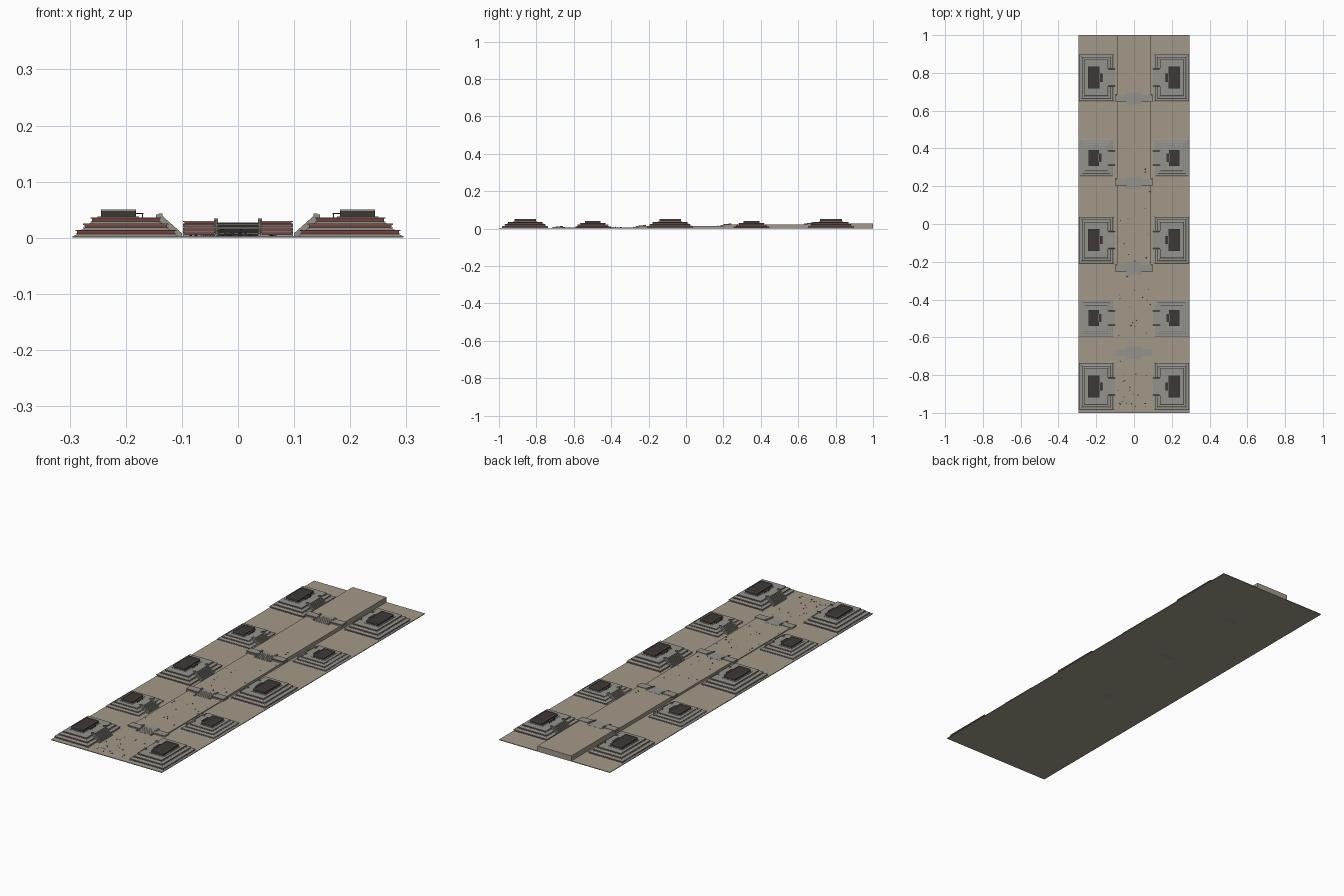
import bpy, bmesh, random
from mathutils import Matrix

if "Cube" in bpy.data.objects:
    bpy.data.objects.remove(bpy.data.objects["Cube"])

random.seed(7)

def mat(name, c):
    m = bpy.data.materials.new(name)
    m.diffuse_color = (*c, 1)
    m.use_nodes = True
    m.node_tree.nodes["Principled BSDF"].inputs["Base Color"].default_value = m.diffuse_color
    return m

SAND = mat("sand", (0.36, 0.32, 0.25))
STONE = mat("stone", (0.30, 0.29, 0.26))
RED = mat("red_plaster", (0.20, 0.05, 0.04))
DARK = mat("dark_timber", (0.05, 0.04, 0.035))
MATS = [SAND, STONE, RED, DARK]

def finish(name, bm):
    bmesh.ops.recalc_face_normals(bm, faces=bm.faces)
    me = bpy.data.meshes.new(name)
    bm.to_mesh(me)
    bm.free()
    for m in MATS:
        me.materials.append(m)
    ob = bpy.data.objects.new(name, me)
    bpy.context.collection.objects.link(ob)
    return ob

def box(bm, x0, x1, y0, y1, z0, z1, m=1):
    g = bmesh.ops.create_cube(bm, size=1, matrix=Matrix.Translation(
        ((x0 + x1) / 2, (y0 + y1) / 2, (z0 + z1) / 2)) @ Matrix.Diagonal(
        (abs(x1 - x0), abs(y1 - y0), abs(z1 - z0), 1)))
    for f in {f for v in g["verts"] for f in v.link_faces}:
        f.material_index = m

def loft(bm, cx, cy, rings):
    """Stack rectangular rings (half x, half y, z, material of band below)."""
    prev = None
    for hx, hy, z, m in rings:
        cur = [bm.verts.new((cx + a * hx, cy + b * hy, z))
               for a, b in ((-1, -1), (1, -1), (1, 1), (-1, 1))]
        if prev is None:
            bm.faces.new(cur).material_index = 1
        else:
            for i in range(4):
                j = (i + 1) % 4
                bm.faces.new((prev[i], prev[j], cur[j], cur[i])).material_index = m
        prev = cur
    bm.faces.new(prev).material_index = 1

def prism(bm, prof, a, b, place, m=1):
    """Extrude a (run, z) profile sideways from a to b."""
    ends = [[bm.verts.new(place(r, t, z)) for r, z in prof] for t in (a, b)]
    faces = [ends[0], ends[1][::-1]]
    n = len(prof)
    for i in range(n):
        j = (i + 1) % n
        faces.append([ends[0][i], ends[0][j], ends[1][j], ends[1][i]])
    for f in faces:
        bm.faces.new(f).material_index = m

def stairs(bm, r0, r1, z0, z1, half, n, rail, place):
    """Flight from (r0, z0) to (r1, z1) flanked by sloping balustrades."""
    prof = [(r0, z0)]
    for i in range(n):
        a, b = r0 + (r1 - r0) * i / n, r0 + (r1 - r0) * (i + 1) / n
        z = z0 + (z1 - z0) * (i + 1) / n
        prof += [(a, z), (b, z)]
    back = r1 + (r1 - r0) * 0.25
    prof += [(back, z1), (back, z0)]
    prism(bm, prof, -half, half, place)
    h = 0.005
    slope = [(r0, z0), (r0, z0 + h), (r1, z1 + h), (back, z1 + h), (back, z0)]
    for s in (-1, 1):
        prism(bm, slope, s * half, s * (half + rail), place)

G = 0.003

# Ground
bm = bmesh.new()
box(bm, -0.295, 0.295, -1, 1, 0, G, 0)
finish("ground", bm)

# Stepped avenue terraces
walls = [-0.67, -0.225, 0.23, 0.675]
levels = [0.007, 0.013, 0.021, 0.027]
bm = bmesh.new()
for y0, y1, z in zip(walls, walls[1:] + [1.0], levels):
    box(bm, -0.09, 0.09, y0, y1, 0, z, 0)
finish("avenue_terraces", bm)

# Cross walls with central stairs
low = G
for y, z in zip(walls, levels):
    bm = bmesh.new()
    top = z + 0.003
    hw = 0.098
    for s in (-1, 1):
        cx = s * (0.04 + hw) / 2
        hx = (hw - 0.04) / 2
        h = top - low
        loft(bm, cx, y - 0.01, [
            (hx, 0.020, low - 0.002, 1), (hx, 0.015, low + h * 0.35, 1),
            (hx, 0.018, low + h * 0.35, 1), (hx, 0.018, low + h * 0.45, 1),
            (hx - 0.003, 0.016, low + h * 0.45, 1), (hx - 0.003, 0.016, low + h * 0.8, 2),
            (hx, 0.018, low + h * 0.8, 1), (hx, 0.018, top, 1)])
    stairs(bm, y - 0.045, y, low, z, 0.036, 6, 0.005, lambda r, t, zz: (t, r, zz))
    box(bm, -0.04, 0.04, y, y + 0.022, 0, z + 0.0005)
    for s in (-1, 1):
        box(bm, s * 0.036, s * 0.043, y - 0.004, y + 0.012, low, z + 0.007)
    finish("cross_wall", bm)
    low = z

def pyramid(s, cy, hx, hy, tier, step, temple_hx, temple_hy, temple_h, sh):
    cx = s * 0.2
    # Tiers: sloping base below a framed red panel
    bm = bmesh.new()
    z = G
    rings = [(hx + 0.003, hy + 0.003, 0.001, 1)]
    for i in range(3):
        a, b = hx - i * step, hy - i * step
        for d, f, m in ((0.003, 0, 1), (-0.004, 0.35, 1), (0, 0.35, 1), (0, 0.45, 1),
                        (-0.003, 0.45, 1), (-0.003, 0.82, 2), (0, 0.82, 1), (0, 1, 1)):
            rings.append((a + d, b + d, z + f * tier, m))
        z += tier
    loft(bm, cx, cy, rings)
    finish("pyramid_tiers", bm)

    # Stair facing the avenue
    bm = bmesh.new()
    stairs(bm, 0.100, 0.137, G, z, sh, 10, 0.006,
           lambda r, t, zz: (s * r, cy + t, zz))
    for k in (-1, 1):
        box(bm, s * 0.135, s * 0.142, cy + k * sh, cy + k * (sh + 0.006), z - 0.003, z + 0.007)
    finish("pyramid_stair", bm)

    # Temple: plinth, walls, rimmed roof, doorway and porch
    bm = bmesh.new()
    tx = s * 0.213
    x0, x1, y0, y1 = tx - temple_hx, tx + temple_hx, cy - temple_hy, cy + temple_hy
    box(bm, x0 - 0.006, x1 + 0.006, y0 - 0.006, y1 + 0.006, z, z + 0.0015)
    top = z + temple_h
    box(bm, x0, x1, y0, y1, z, top - 0.002, 3)
    w = 0.003
    for a, b, c, d in ((x0, x0 + w, y0, y1), (x1 - w, x1, y0, y1),
                       (x0, x1, y0, y0 + w), (x0, x1, y1 - w, y1)):
        box(bm, a, b, c, d, top - 0.003, top)
    front = tx - s * temple_hx
    ph = z + temple_h * 0.5
    box(bm, front, front - s * 0.014, cy - 0.022, cy + 0.022, ph - 0.001, ph + 0.001, 3)
    for k in (-0.019, -0.007, 0.007, 0.019):
        box(bm, front - s * 0.011, front - s * 0.013, cy + k - 0.001, cy + k + 0.001, z, ph, 3)
    finish("temple", bm)

for s in (-1, 1):
    for cy in (-0.86, -0.085, 0.775):
        pyramid(s, cy, 0.090, 0.123, 0.011, 0.0135, 0.031, 0.058, 0.014, 0.042)
    for cy in (-0.498, 0.35):
        pyramid(s, cy, 0.087, 0.096, 0.0088, 0.0135, 0.028, 0.042, 0.011, 0.034)

# Scattered rubble on the avenue, denser toward the front
bm = bmesh.new()
for i in range(70):
    y = -0.97 + 1.3 * random.random() ** 2
    x = random.uniform(-0.085, 0.085)
    z = G
    for wy, lv in zip(walls, levels):
        if y > wy:
            z = lv
    r = random.uniform(0.0012, 0.0035)
    g = bmesh.ops.create_icosphere(bm, subdivisions=1, radius=r,
        matrix=Matrix.Translation((x, y, z + r * 0.3)) @ Matrix.Rotation(i, 4, 'Z')
        @ Matrix.Diagonal((1.3, 0.9, 0.7, 1)))
    for f in {f for v in g["verts"] for f in v.link_faces}:
        f.material_index = 3 if i % 2 else 1
finish("rubble", bm)
